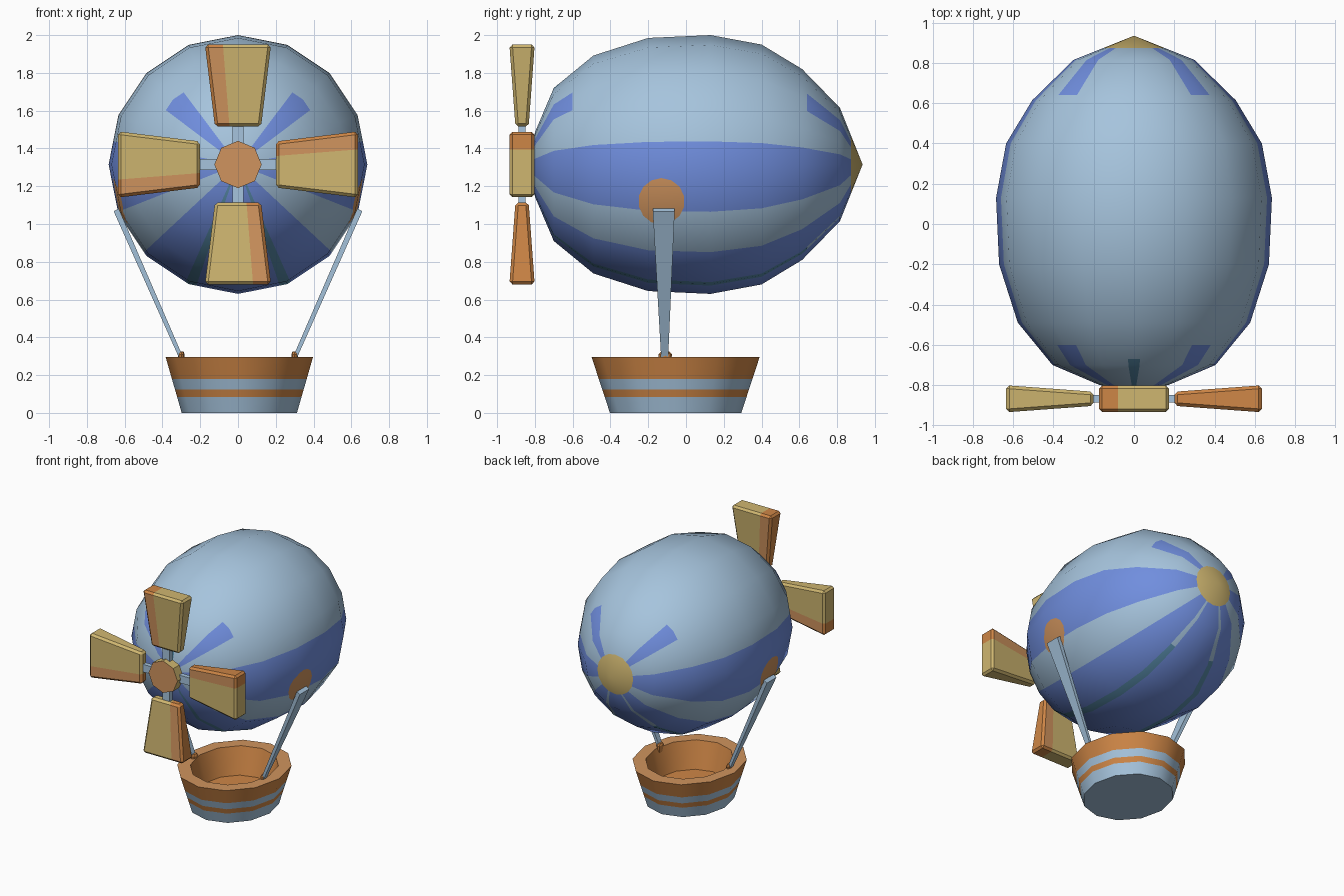
import bpy, bmesh, math
from mathutils import Matrix, Vector

if "Cube" in bpy.data.objects:
    bpy.data.objects.remove(bpy.data.objects["Cube"])

CZ = 1.315  # height of the balloon axis


def mat(name, r, g, b):
    lin = [((c / 255 + 0.055) / 1.055) ** 2.4 for c in (r, g, b)]
    m = bpy.data.materials.new(name)
    m.diffuse_color = (*lin, 1)
    m.use_nodes = True
    m.node_tree.nodes["Principled BSDF"].inputs["Base Color"].default_value = m.diffuse_color
    return m


SKY = mat("sky blue", 166, 196, 221)
ROYAL = mat("royal blue", 112, 142, 222)
TEAL = mat("teal", 88, 140, 170)
YELLOW = mat("straw yellow", 207, 182, 112)
ORANGE = mat("orange", 206, 134, 70)
PEACH = mat("peach", 208, 148, 94)


def finish(bm, name, mats, rule=None, smooth=None):
    bmesh.ops.recalc_face_normals(bm, faces=bm.faces)
    if rule:
        for f in bm.faces:
            f.material_index = mats.index(rule(f))
    me = bpy.data.meshes.new(name)
    bm.to_mesh(me)
    bm.free()
    for m in mats:
        me.materials.append(m)
    ob = bpy.data.objects.new(name, me)
    bpy.context.collection.objects.link(ob)
    if smooth:
        bpy.context.view_layer.objects.active = ob
        ob.select_set(True)
        bpy.ops.object.shade_smooth_by_angle(angle=math.radians(smooth))
        ob.select_set(False)
    return ob


def lathe(profile, n, place):
    """Rings of n points joined along the profile; place(r, h, angle) -> point."""
    bm = bmesh.new()
    rings = []
    for r, h in profile:
        k = n if r > 0 else 1
        rings.append([bm.verts.new(place(r, h, math.tau * i / n)) for i in range(k)])
    for a, b in zip(rings, rings[1:]):
        for i in range(n):
            j = (i + 1) % n
            quad = [a[i % len(a)], a[j % len(a)], b[j % len(b)], b[i % len(b)]]
            bm.faces.new(list(dict.fromkeys(quad)))
    return bm


def cut(bm, co, no, faces=None):
    faces = list(faces or bm.faces)
    edges = {e for f in faces for e in f.edges}
    verts = {v for f in faces for v in f.verts}
    bmesh.ops.bisect_plane(bm, geom=[*verts, *edges, *faces], dist=1e-5,
                           plane_co=co, plane_no=no)


# Balloon: 16-sided envelope along y, stripes cut in as faces
rings = [(0, -.825), (.17, -.80), (.405, -.70), (.577, -.49), (.67, -.20), (.685, .13),
         (.635, .40), (.505, .615), (.30, .815), (0, .935)]
bm = lathe(rings, 16, lambda r, h, a: (r * math.cos(a), h, CZ + r * math.sin(a)))
for deg in (10.5, -21.5, -43, -66, -71, 37, 53, 86):
    for s in (1, -1):
        a = math.radians(deg)
        cut(bm, (0, 0, CZ), (-math.sin(a) * s, 0, math.cos(a)))
for y in (-.67, -.60, .64, .873):
    cut(bm, (0, y, 0), (0, 1, 0))
DY, DZ, DR = -.13, 1.12, .12  # strap patch on each side
for s in (1, -1):
    for i in range(14):
        d = Vector((0, math.cos(math.tau * i / 14), math.sin(math.tau * i / 14)))
        near = [f for f in bm.faces if f.calc_center_median().x * s > .4
                and abs(f.calc_center_median().y - DY) < .35
                and abs(f.calc_center_median().z - DZ) < .3]
        cut(bm, Vector((0, DY, DZ)) + d * DR, d, near)


def balloon_colour(f):
    c = f.calc_center_median()
    a = math.degrees(math.atan2(c.z - CZ, abs(c.x)))
    if c.y > .873:
        return YELLOW
    if abs(c.x) > .4 and math.hypot(c.y - DY, c.z - DZ) < DR:
        return PEACH
    if -21.5 < a < 10.5:
        return ROYAL
    if -71 < a < -66:
        return SKY if c.y > .64 else TEAL
    if a < -43:
        return ROYAL
    if 37 < a < 53 and (c.y < -.6 or c.y > .64):
        return ROYAL
    if a > 86 and c.y < -.67:
        return TEAL
    return SKY


balloon = finish(bm, "balloon", [SKY, ROYAL, TEAL, YELLOW, PEACH], balloon_colour, 80)
# Round shading across the flat cuts
balloon.data.normals_split_custom_set_from_vertices(
    [Vector((v.co.x / .47, (v.co.y - .05) / .76, (v.co.z - CZ) / .47)).normalized()
     for v in balloon.data.vertices])

# Propeller hub and shaft
along_y = lambda r, h, a: (r * math.cos(a), h, CZ + r * math.sin(a))
finish(lathe([(0, -.925), (.125, -.925), (.125, -.85), (0, -.85)], 8, along_y), "hub",
       [PEACH, YELLOW], lambda f: PEACH if abs(f.normal.y) > .8 else YELLOW)
finish(lathe([(0, -.86), (.05, -.86), (.05, -.78), (0, -.78)], 8, along_y), "shaft", [SKY])

# Four blades with rods, turned about the hub
for k, side in enumerate(("top", "right", "bottom", "left")):
    turn = Matrix.Translation((0, -.868, CZ)) @ Matrix.Rotation(k * math.pi / 2, 4, 'Y')
    bm = bmesh.new()
    bmesh.ops.create_cube(bm, size=2)
    for v in bm.verts:
        outer = v.co.z > 0
        v.co = (v.co.x * (.175 if outer else .122), v.co.y * (.067 if outer else .035),
                .635 if outer else .20)
    bmesh.ops.bevel(bm, geom=bm.edges[:], offset=.016, segments=1, affect='EDGES')
    cut(bm, (-.045, 0, .2), (1, 0, .08))

    def blade_colour(f):
        c = f.calc_center_median()
        if c.x + .045 + .08 * (c.z - .2) > 0:
            return YELLOW
        return PEACH if abs(f.normal.y) > .8 else ORANGE

    finish(bm, side + "_blade", [YELLOW, PEACH, ORANGE], blade_colour).matrix_world = turn
    bm = bmesh.new()
    bmesh.ops.create_cube(bm, size=1, matrix=Matrix.Translation((0, 0, .16))
                          @ Matrix.Diagonal((.06, .036, .14, 1)))
    finish(bm, side + "_rod", [SKY]).matrix_world = turn

# Basket: oval tub with painted bands and a hollow inside
outer = lambda z: .305 + .085 * z / .295
tub = [(0, 0)] + [(outer(z), z) for z in (0, .085, .125, .18, .295)] \
    + [(.30, .295), (.25, .09), (0, .09)]


def tub_place(r, h, a):
    return (.007 + r * math.cos(a), -.055 + r * 1.14 * math.sin(a), h)


def tub_colour(f):
    c = f.calc_center_median()
    if f.normal.z > .5:
        return PEACH if c.z > .2 else ORANGE
    inward = f.normal.x * c.x + f.normal.y * (c.y + .055) < 0
    if inward or c.z > .18 or .085 < c.z < .125:
        return ORANGE
    return SKY


finish(lathe(tub, 12, tub_place), "basket", [SKY, ORANGE, PEACH], tub_colour, 35)

# Straps widening towards the balloon, and their knobs on the basket
for s, side in ((1, "right"), (-1, "left")):
    bm = bmesh.new()
    bmesh.ops.create_cube(bm, size=2)
    for v in bm.verts:
        top = v.co.z > 0
        mid = Vector((.645, -.118, 1.075)) if top else Vector((.30, -.113, .29))
        half = (.013, .058) if top else (.008, .018)
        v.co = mid + Vector((v.co.x * half[0], v.co.y * half[1], -v.co.x * .008))
        v.co.x *= s
    finish(bm, side + "_strap", [SKY])
    knob = [(0, .24), (.028, .24), (.036, .31), (.022, .325), (0, .325)]
    finish(lathe(knob, 8, lambda r, h, a: (s * .30 + r * .5 * math.cos(a),
                                           -.11 + r * math.sin(a), h)),
           side + "_knob", [ORANGE])
